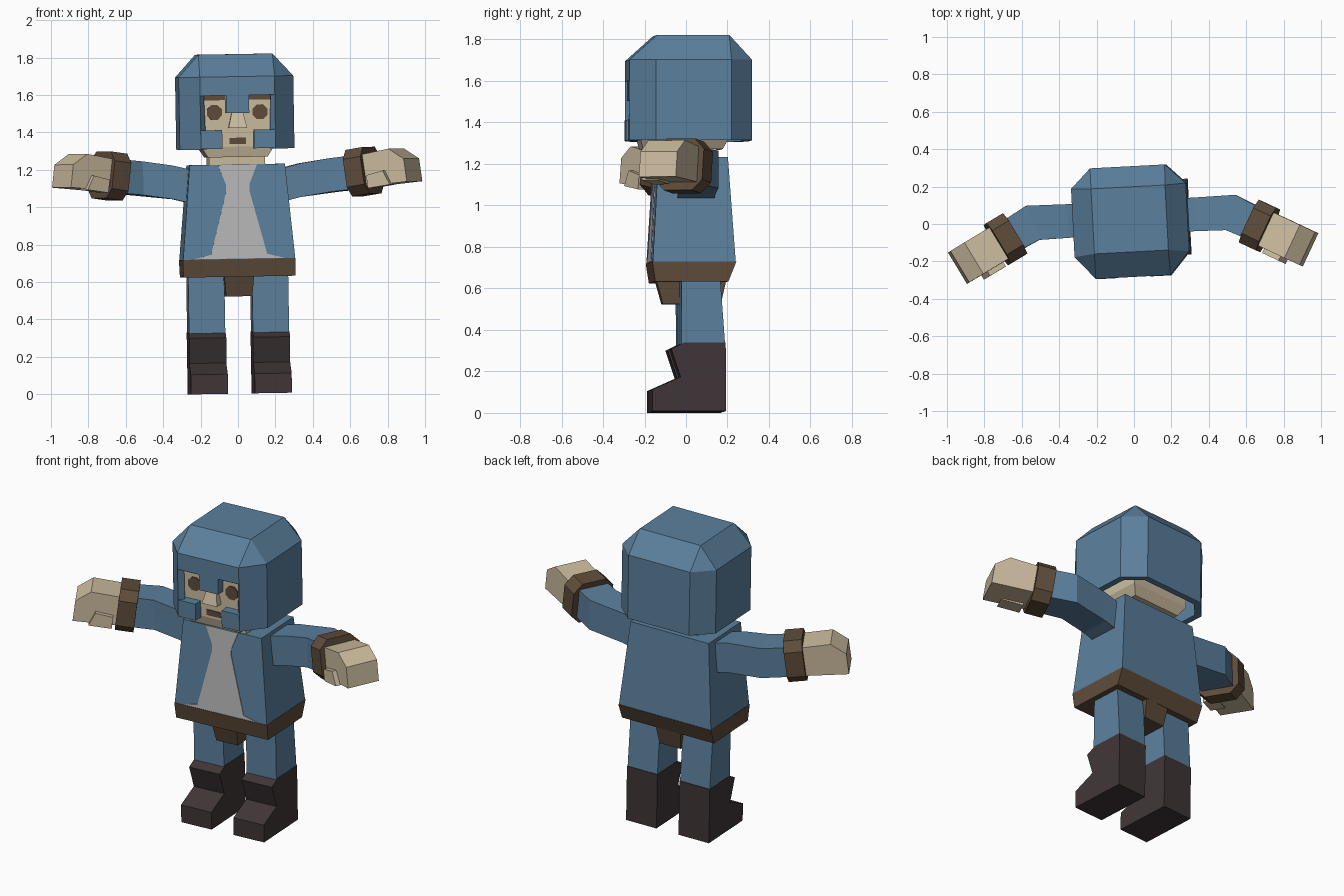
import bpy, bmesh, math
from mathutils import Vector, Matrix

if "Cube" in bpy.data.objects:
    bpy.data.objects.remove(bpy.data.objects["Cube"])

# Whole figure stands with a slight turn and lean
POSE = (Matrix.Translation((0.01, 0, 0.004)) @ Matrix.Rotation(math.radians(3), 4, 'Z')
        @ Matrix.Rotation(math.radians(-1), 4, 'Y'))


def material(name, rgb):
    m = bpy.data.materials.new(name)
    m.diffuse_color = (*rgb, 1)
    m.use_nodes = True
    m.node_tree.nodes["Principled BSDF"].inputs["Base Color"].default_value = m.diffuse_color
    return m


BLUE = material("blue_cloth", (0.105, 0.215, 0.335))
SKIN = material("skin", (0.60, 0.50, 0.345))
BROWN = material("brown_leather", (0.112, 0.072, 0.042))
DARK = material("dark_boot", (0.050, 0.036, 0.038))
GREY = material("grey_shirt", (0.47, 0.47, 0.47))


def loft(name, rings, mat, skip=(), cap_bottom=True, fix=True):
    """Bridge rings of equal size; skip holds (level, edge) faces left open."""
    bm = bmesh.new()
    rows = [[bm.verts.new(p) for p in r] for r in rings]
    n = len(rows[0])
    for k in range(len(rows) - 1):
        a, b = rows[k], rows[k + 1]
        for i in range(n):
            j = (i + 1) % n
            if (k, i) not in skip:
                bm.faces.new((a[i], a[j], b[j], b[i]))
    if cap_bottom:
        bm.faces.new(rows[0][::-1])
    bm.faces.new(rows[-1])
    bmesh.ops.remove_doubles(bm, verts=bm.verts, dist=1e-5)
    if fix:
        bmesh.ops.recalc_face_normals(bm, faces=bm.faces)
    bm.transform(POSE)
    me = bpy.data.meshes.new(name)
    bm.to_mesh(me)
    bm.free()
    me.materials.append(mat)
    ob = bpy.data.objects.new(name, me)
    bpy.context.collection.objects.link(ob)
    return ob


def rect(x0, x1, y0, y1, z):
    return [(x0, y0, z), (x1, y0, z), (x1, y1, z), (x0, y1, z)]


def box(name, x0, x1, y0, y1, z0, z1, mat):
    return loft(name, [rect(x0, x1, y0, y1, z0), rect(x0, x1, y0, y1, z1)], mat)


def plate(name, pts, y0, y1, mat):
    """Front-facing flat piece from (x, z) points."""
    return loft(name, [[(x, y0, z) for x, z in pts], [(x, y1, z) for x, z in pts]], mat)


# Torso, belt skirt and crotch
loft("jacket", [rect(-.30, .30, -.175, .225, .72), rect(-.255, .255, -.145, .19, 1.225)], BLUE)
loft("belt", [rect(-.30, .30, -.163, .19, .625), rect(-.302, .302, -.178, .228, .72)], BROWN)
loft("crotch", [rect(-.07, .07, -.115, .165, .52), rect(-.08, .08, -.145, .19, .63)], BROWN)

# Shirt panel following the slanted jacket front
half = [(.105, 1.224), (.063, 1.12), (.063, 1.08), (.15, .745), (.24, .722)]
outline = half + [(-x, z) for x, z in half[::-1]]
front = lambda z: -.175 + .03 * (z - .72) / .505
loft("shirt_panel", [[(x, front(z) - d, z) for x, z in outline] for d in (.004, -.003)], GREY)

# Neck and head
box("neck", -.15, .15, -.14, .14, 1.20, 1.29, SKIN)
loft("head", [rect(-.16, .16, -.215, .17, 1.265), rect(-.195, .195, -.23, .2, 1.32),
              rect(-.195, .195, -.23, .2, 1.62)], SKIN)

# Helmet shell with an open face
octagon = [(-.2, -.282), (.2, -.282), (.307, -.16), (.307, .205),
           (.2, .31), (-.2, .31), (-.307, .205), (-.307, -.16)]
crown = [(math.copysign(.198, x), -.148 if y < 0 else .20) for x, y in octagon]
rings = [[(x, y, z) for x, y in octagon] for z in (1.307, 1.595, 1.695)]
rings.append([(x, y, 1.815) for x, y in crown])
helmet = loft("helmet", rings, BLUE, skip={(0, 0)}, cap_bottom=False, fix=False)
shell = helmet.modifiers.new("shell", 'SOLIDIFY')
shell.thickness = .04
shell.offset = -1
box("nose_guard", -.062, .062, -.28, -.225, 1.50, 1.60, BLUE)

# Face details
loft("nose", [rect(-.05, .05, -.275, -.225, 1.42), rect(-.03, .03, -.25, -.225, 1.505)], SKIN)
box("mouth", -.045, .045, -.235, -.228, 1.335, 1.368, BROWN)

# Frame along each forearm, described for the +x side
wrist = Vector((.68, -.045, 1.175))
along = Vector((.88, -.47, .14)).normalized()
side = Vector((.47, .88, 0)).normalized()
up = along.cross(side)


def forearm(s, u, v, w):
    p = wrist + along * u + side * v + up * w
    return (s * p.x, p.y, p.z)


for s, tag in ((-1, "right"), (1, "left")):
    # Eye, brow and cheek guard
    eye = [(s * .122 + .043 * math.cos(i * math.pi / 4 + .39),
            1.505 + .043 * math.sin(i * math.pi / 4 + .39)) for i in range(8)]
    plate(tag + "_eye", eye, -.236, -.228, BROWN)
    box(tag + "_brow", *sorted((s * .065, s * .192)), -.237, -.228, 1.57, 1.597, BROWN)
    box(tag + "_cheek_guard", *sorted((s * .085, s * .2)), -.284, -.228, 1.31, 1.41, BLUE)

    # Sleeve bending at the elbow
    h = .09
    sleeve = [[(s * .22, .035 + a * h, 1.105 + b * h) for a, b in ((-1, -1), (1, -1), (1, 1), (-1, 1))],
              [(s * (.53 + a * .03), .035 + a * .093, 1.16 + b * h)
               for a, b in ((-1, -1), (1, -1), (1, 1), (-1, 1))],
              [forearm(s, 0, a * h, b * h) for a, b in ((-1, -1), (1, -1), (1, 1), (-1, 1))]]
    sleeve.insert(1, [(s * .34, y, z + .03) for _, y, z in sleeve[0]])
    loft(tag + "_sleeve", sleeve, BLUE)

    # Chamfered bracer
    r, c = .126, .075
    cross = [(-c, -r), (c, -r), (r, -c), (r, c), (c, r), (-c, r), (-r, c), (-r, -c)]
    loft(tag + "_bracer", [[forearm(s, u, v, w) for v, w in cross] for u in (-.052, .052)], BROWN)

    # Hand with sloped knuckles, and thumb
    profile = [(.02, -.085), (.02, .085), (.21, .092), (.29, .025), (.29, -.098)]
    loft(tag + "_hand", [[forearm(s, u, v, w) for u, w in profile] for v in (-.098, .098)], SKIN)
    thumb = [(.07, -.1), (.07, -.03), (.17, -.02), (.20, -.1)]
    loft(tag + "_thumb", [[forearm(s, u, v, w) for u, w in thumb] for v in (-.125, -.04)], SKIN)

    # Trouser leg and stepped boot
    x0, x1 = sorted((s * .074, s * .268))
    loft(tag + "_trouser_leg", [rect(x0, x1, -.035, .175, .32), rect(x0, x1, -.035, .152, .64)], BLUE)
    boot = [(.178, 0), (.178, .33), (-.025, .33), (-.085, .30), (-.04, .165), (-.175, .105), (-.175, 0)]
    loft(tag + "_boot", [[(x, y, z) for y, z in boot] for x in (x0 - .002, x1 + .002)], DARK)
